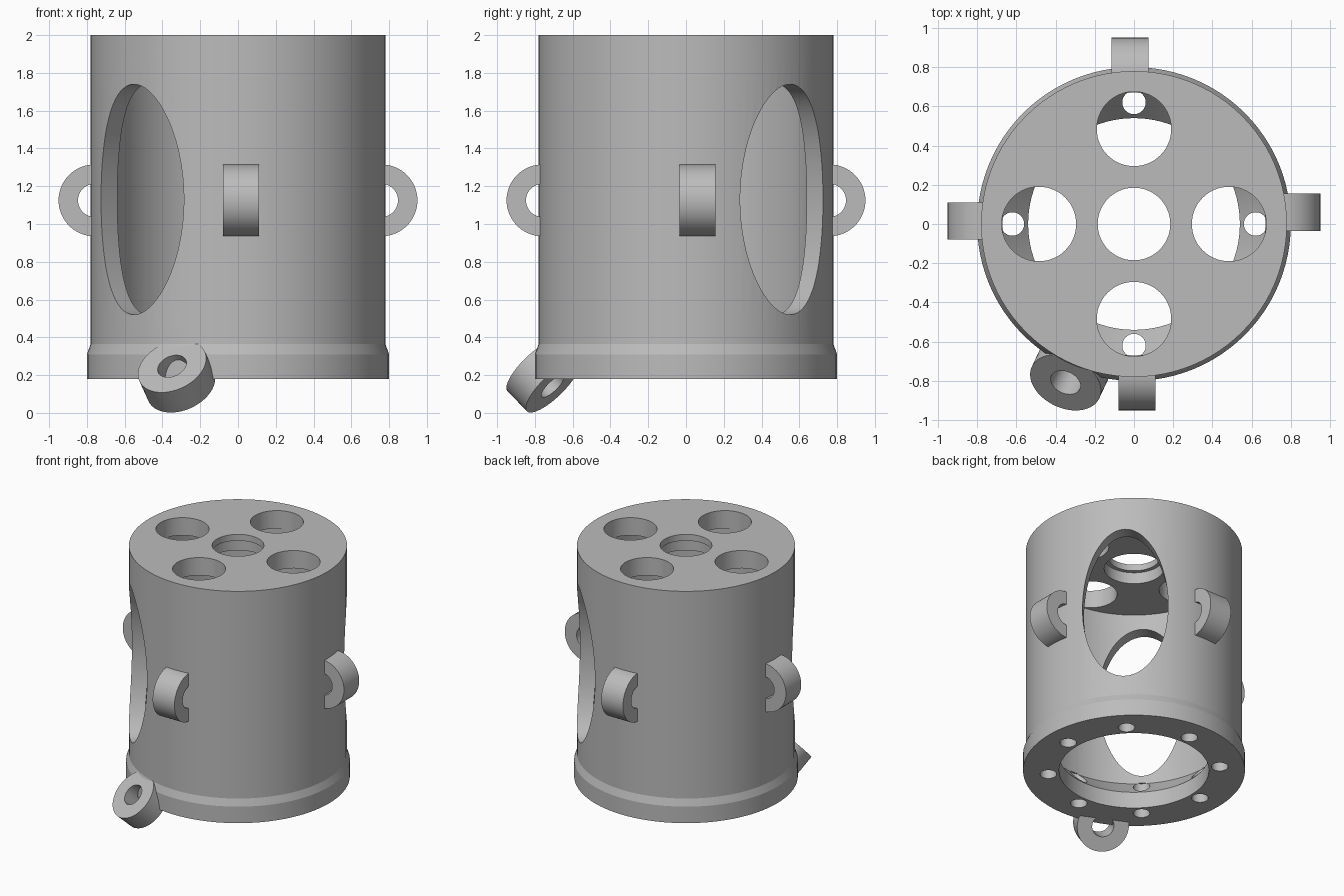
import bpy, bmesh, math
from mathutils import Matrix, Vector

cube = bpy.data.objects.get("Cube")
if cube:
    bpy.data.objects.remove(cube, do_unlink=True)

grey = bpy.data.materials.new("plain_grey")
grey.use_nodes = True
grey.diffuse_color = (0.5, 0.5, 0.5, 1)
grey.node_tree.nodes["Principled BSDF"].inputs["Base Color"].default_value = (0.5, 0.5, 0.5, 1)


def make_object(name, bm):
    bmesh.ops.recalc_face_normals(bm, faces=bm.faces)
    mesh = bpy.data.meshes.new(name)
    bm.to_mesh(mesh)
    bm.free()
    mesh.materials.append(grey)
    obj = bpy.data.objects.new(name, mesh)
    bpy.context.collection.objects.link(obj)
    return obj


def smooth(obj):
    bpy.ops.object.select_all(action='DESELECT')
    obj.select_set(True)
    bpy.context.view_layer.objects.active = obj
    bpy.ops.object.shade_smooth_by_angle(angle=math.radians(15))


def lathe(profile, steps):
    """Revolve a closed (radius, height) profile around z."""
    bm = bmesh.new()
    rings = []
    for i in range(steps):
        a = math.tau * i / steps
        rings.append([bm.verts.new((r * math.cos(a), r * math.sin(a), z)) for r, z in profile])
    count = len(profile)
    for i in range(steps):
        this, after = rings[i], rings[(i + 1) % steps]
        for j in range(count):
            k = (j + 1) % count
            bm.faces.new((this[j], after[j], after[k], this[k]))
    return bm


def cylinder(bm, radius, low, high, x, y, steps):
    place = Matrix.Translation((x, y, (low + high) / 2))
    bmesh.ops.create_cone(bm, cap_ends=True, segments=steps, radius1=radius,
                          radius2=radius, depth=high - low, matrix=place)


# Housing: flange, wall, top plate and counterbored centre hole in one profile
housing = make_object("housing", lathe([
    (0.54, 0.18), (0.80, 0.18), (0.80, 0.31), (0.78, 0.365), (0.78, 2.0),
    (0.185, 2.0), (0.185, 1.95), (0.215, 1.95), (0.215, 1.86),
    (0.67, 1.86), (0.67, 0.455), (0.54, 0.31)], 96))

# Cutters: top ports, flange bolt holes and the diagonal oval windows
cut = bmesh.new()
for i in range(4):
    a = i * math.pi / 2
    cylinder(cut, 0.19, 1.8, 2.1, 0.485 * math.cos(a), 0.485 * math.sin(a), 64)
for i in range(8):
    a = i * math.pi / 4
    cylinder(cut, 0.06, 0.1, 0.46, 0.62 * math.cos(a), 0.62 * math.sin(a), 32)
window = (Matrix.Translation((0, 0, 1.13)) @ Matrix.Rotation(math.pi / 4, 4, 'Z')
          @ Matrix.Diagonal((1, 0.31, 0.61, 1)) @ Matrix.Rotation(math.pi / 2, 4, 'Y'))
bmesh.ops.create_cone(cut, cap_ends=True, segments=96, radius1=1, radius2=1,
                      depth=2, matrix=window)
cutter = make_object("hole_cutter", cut)
cutter.hide_render = True
holes = housing.modifiers.new("holes", 'BOOLEAN')
holes.operation = 'DIFFERENCE'
holes.solver = 'EXACT'
holes.object = cutter
bpy.context.view_layer.objects.active = housing
bpy.ops.object.modifier_apply(modifier=holes.name)
bpy.data.objects.remove(cutter, do_unlink=True)
smooth(housing)


# Side lugs: half rings standing on the wall
def lug(name, angle, offset):
    bm = bmesh.new()
    steps = 32
    outline = []
    for radius, order in ((0.19, range(steps + 1)), (0.087, range(steps, -1, -1))):
        for i in order:
            a = math.pi * (i / steps - 0.5)
            outline.append((0.76 + radius * math.cos(a), 1.125 + radius * math.sin(a)))
    near = [bm.verts.new((x, offset - 0.095, z)) for x, z in outline]
    far = [bm.verts.new((x, offset + 0.095, z)) for x, z in outline]
    n = len(outline)
    for i in range(n):
        j = (i + 1) % n
        bm.faces.new((near[i], near[j], far[j], far[i]))
    for side in (near, far):
        for i in range(steps):
            bm.faces.new((side[i], side[i + 1], side[n - 2 - i], side[n - 1 - i]))
    bm.transform(Matrix.Rotation(angle, 4, 'Z'))
    smooth(make_object(name, bm))


for i, (name, offset) in enumerate((("left_lug", 0.06), ("back_lug", 0.02),
                                    ("right_lug", -0.015), ("front_lug", 0.015))):
    lug(name, i * math.pi / 2, offset)

# Tilted spout ring at the lower edge
spout = lathe([(0.08, -0.078), (0.19, -0.078), (0.19, 0.078), (0.08, 0.078)], 64)
axis = Vector((-0.31, -0.66, 0.68))
spout.transform(Matrix.Translation((-0.325, -0.757, 0.194))
                @ axis.to_track_quat('Z', 'Y').to_matrix().to_4x4())
smooth(make_object("spout", spout))
